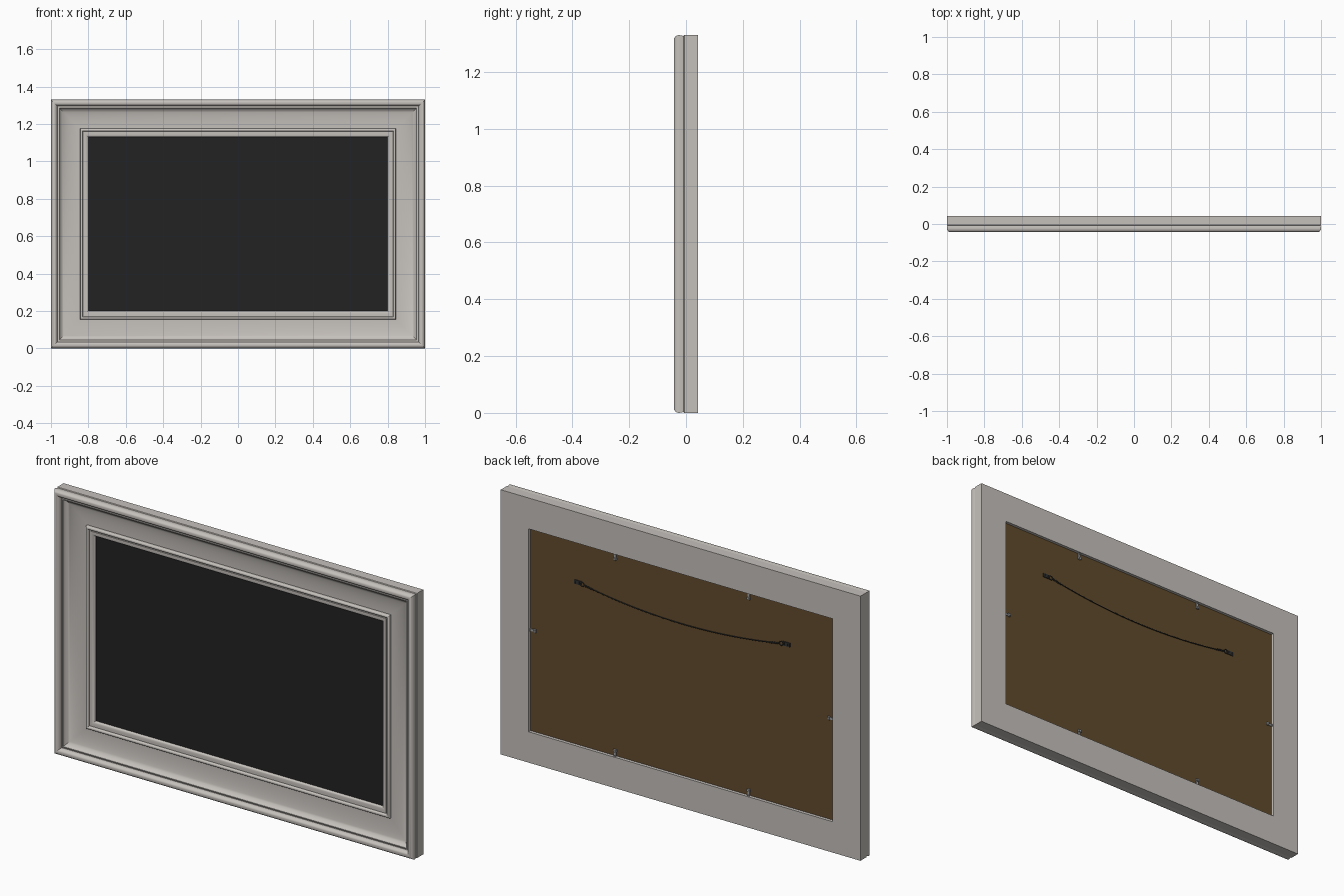
import bpy
import bmesh
import math
from mathutils import Vector

old = bpy.data.objects.get("Cube")
if old:
    bpy.data.objects.remove(old)

W, H, BACK = 1.0, 1.33, 0.043     # half width, height, back plane
CENTRE = H / 2


def material(name, rgb):
    mat = bpy.data.materials.new(name)
    mat.use_nodes = True
    mat.diffuse_color = (*rgb, 1)
    mat.node_tree.nodes["Principled BSDF"].inputs["Base Color"].default_value = (*rgb, 1)
    return mat


silver = material("warm silver", (0.56, 0.53, 0.50))
black = material("picture black", (0.016, 0.016, 0.016))
brown = material("backing brown", (0.12, 0.07, 0.026))
wire_mat = material("dark wire", (0.03, 0.03, 0.03))
steel = material("clip steel", (0.36, 0.36, 0.37))


def finish(name, bm, mat, smooth=None):
    bmesh.ops.recalc_face_normals(bm, faces=bm.faces)
    mesh = bpy.data.meshes.new(name)
    bm.to_mesh(mesh)
    bm.free()
    mesh.materials.append(mat)
    obj = bpy.data.objects.new(name, mesh)
    bpy.context.collection.objects.link(obj)
    if smooth:
        bpy.ops.object.select_all(action='DESELECT')
        obj.select_set(True)
        bpy.context.view_layer.objects.active = obj
        bpy.ops.object.shade_smooth_by_angle(angle=math.radians(smooth))
    return obj


def add_box(bm, centre, size):
    verts = bmesh.ops.create_cube(bm, size=1)["verts"]
    for v in verts:
        v.co = Vector(centre) + Vector(a * b for a, b in zip(v.co, size))
    return verts


def arc(cx, cy, rx, ry, start, end, steps):
    """Points on an ellipse in the (inset, depth) plane."""
    angles = [math.radians(start + (end - start) * i / steps) for i in range(steps + 1)]
    return [(cx + rx * math.cos(a), cy + ry * math.sin(a)) for a in angles]


# Moulding profile as (inset from the outer edge, depth)
profile = [(0, BACK), (0, -0.006), (0.003, -0.009)]
profile += arc(0.017, -0.023, 0.017, 0.020, 180, 360, 12)      # outer bead
profile += [(0.034, -0.020), (0.040, -0.020), (0.040, -0.026), (0.045, -0.026)]
profile += arc(0.152, -0.026, 0.107, 0.036, 180, 90, 12)[1:]    # cove
profile += [(0.155, 0.010), (0.155, 0.002)]
profile += arc(0.163, 0.002, 0.008, 0.009, 180, 360, 8)[1:]     # inner bead
profile += [(0.171, 0.006), (0.177, 0.006), (0.177, 0.001), (0.184, 0.001)]
profile += arc(0.184, 0.012, 0.016, 0.011, 270, 360, 5)[1:]     # sight edge
profile += [(0.200, 0.016), (0.155, 0.016), (0.155, BACK)]      # rabbet

# Frame: the profile swept round four mitred corners
bm = bmesh.new()
rings = []
for sx, sz in ((-1, -1), (1, -1), (1, 1), (-1, 1)):
    rings.append([bm.verts.new((sx * (W - d), y, CENTRE + sz * (CENTRE - d)))
                  for d, y in profile])
n = len(profile)
for c in range(4):
    a, b = rings[c], rings[(c + 1) % 4]
    for i in range(n):
        j = (i + 1) % n
        bm.faces.new((a[i], a[j], b[j], b[i]))
finish("frame_moulding", bm, silver, 35)

# Picture and backing board, held in the rabbet
for name, front, back, mat in (("picture_panel", 0.0145, 0.020, black),
                               ("backing_board", 0.020, 0.029, brown)):
    bm = bmesh.new()
    add_box(bm, (0, (front + back) / 2, CENTRE),
            (2 * (W - 0.156), back - front, H - 2 * 0.156))
    finish(name, bm, mat)


# Turn clips: a flat tab with a raised, rounded end and a screw head
def clip(name, x, z, turn):
    bm = bmesh.new()
    add_box(bm, (0, 0.032, 0.012), (0.011, 0.004, 0.030))
    add_box(bm, (0, 0.034, -0.008), (0.016, 0.008, 0.012))
    for zc, r, depth in ((-0.008, 0.006, 0.014), (0.020, 0.005, 0.009)):
        disc = bmesh.ops.create_cone(bm, cap_ends=True, segments=12, radius1=r,
                                     radius2=r, depth=depth)["verts"]
        for v in disc:
            v.co = Vector((v.co.x, 0.0345 + v.co.z * 0.8, v.co.y + zc))
    obj = finish(name, bm, steel, 35)
    obj.rotation_euler.y = turn
    obj.location = (x, 0, z)


for side, sx in (("left", 1), ("right", -1)):
    clip("top_clip_" + side, sx * 0.372, H - 0.175, 0)
    clip("bottom_clip_" + side, sx * 0.372, 0.175, math.pi)
    clip("side_clip_" + side, sx * (W - 0.175), CENTRE, sx * math.pi / 2)

    # Hanger: strap plate with two screws and a ring for the wire
    bm = bmesh.new()
    add_box(bm, (sx * 0.580, 0.031, 0.972), (0.040, 0.005, 0.020))
    for dx in (-0.010, 0.010):
        head = bmesh.ops.create_cone(bm, cap_ends=True, segments=12, radius1=0.006,
                                     radius2=0.005, depth=0.005)["verts"]
        for v in head:
            v.co = Vector((sx * 0.580 + dx, 0.035 + v.co.z, 0.972 + v.co.y))
    finish("hanger_" + side, bm, wire_mat, 35)
    bpy.ops.mesh.primitive_torus_add(location=(sx * 0.553, 0.034, 0.970),
                                     rotation=(math.pi / 2, 0, 0), major_radius=0.010,
                                     minor_radius=0.0022, major_segments=20,
                                     minor_segments=6)
    ring = bpy.context.object
    ring.name = "hanger_ring_" + side
    ring.data.materials.append(wire_mat)


# Hanging wire: a sagging curve, with a twisted wrap at each end
def tube(name, points, radius):
    curve = bpy.data.curves.new(name, 'CURVE')
    curve.dimensions = '3D'
    curve.bevel_depth = radius
    curve.bevel_resolution = 1
    curve.use_fill_caps = True
    spline = curve.splines.new('POLY')
    spline.points.add(len(points) - 1)
    for p, co in zip(spline.points, points):
        p.co = (*co, 1)
    curve.materials.append(wire_mat)
    obj = bpy.data.objects.new(name, curve)
    bpy.context.collection.objects.link(obj)


def wire_point(x):
    return Vector((x, 0.034, 0.920 + 0.048 * (x / 0.545) ** 2))


tube("hanging_wire", [wire_point(-0.545 + 1.09 * i / 32) for i in range(33)], 0.0024)
for side, sx in (("left", 1), ("right", -1)):
    coil = []
    for i in range(49):
        a = i * math.pi / 4
        coil.append(wire_point(sx * (0.540 - 0.05 * i / 48))
                    + Vector((0, 0.0036 * math.cos(a), 0.0036 * math.sin(a))))
    tube("wire_wrap_" + side, coil, 0.0014)
